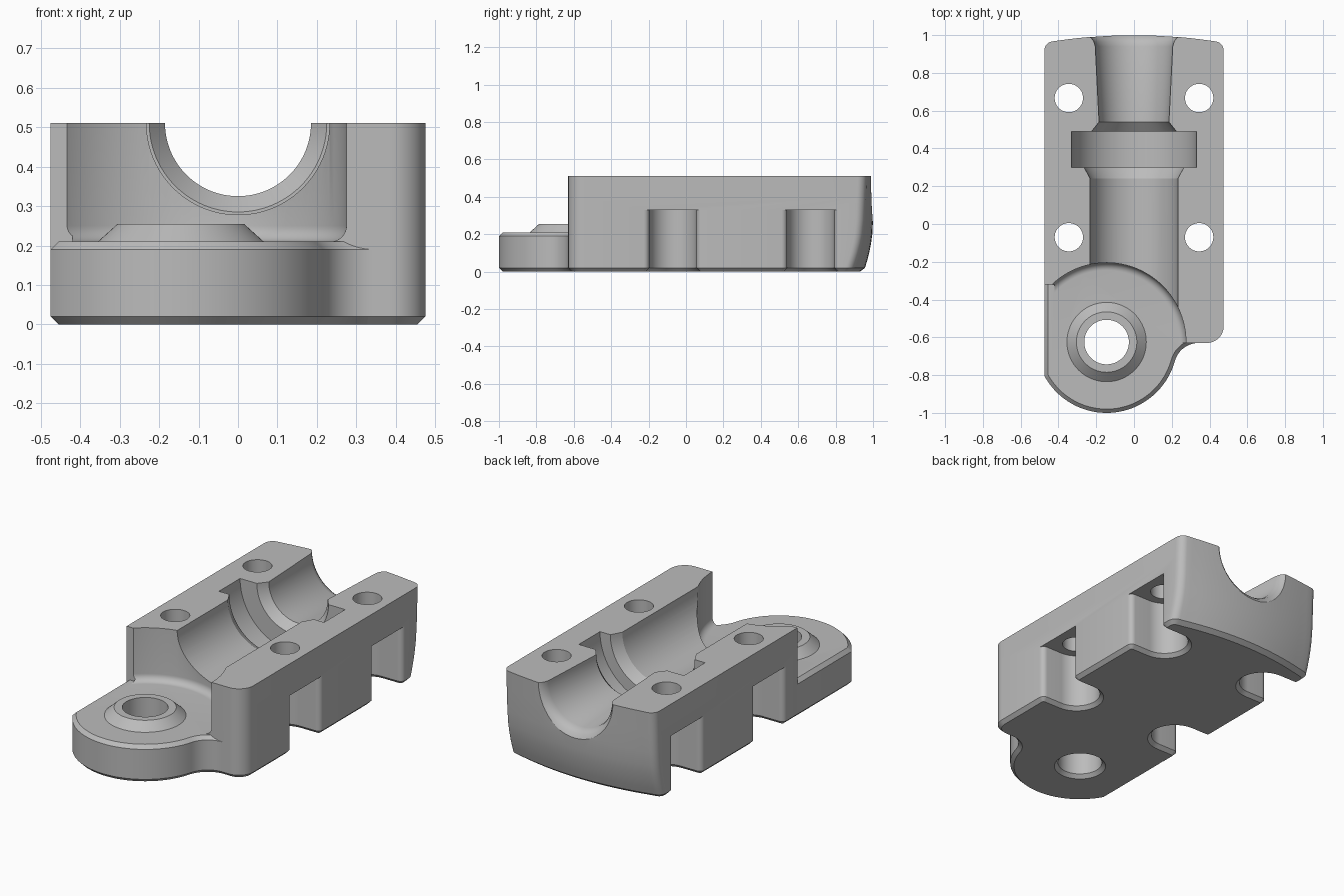
import bpy, bmesh
from math import sin, cos, pi, radians, atan2
from mathutils import Matrix, Vector

if "Cube" in bpy.data.objects:
    bpy.data.objects.remove(bpy.data.objects["Cube"])

grey = bpy.data.materials.new("plain grey")
grey.use_nodes = True
colour = (0.5, 0.5, 0.5, 1)
grey.diffuse_color = colour
grey.node_tree.nodes["Principled BSDF"].inputs["Base Color"].default_value = colour

HEIGHT, HALF, FRONT = 0.51, 0.475, -0.63
LUG = (-0.145, -0.625)
LUG_R, LUG_TOP, CHAMFER = 0.375, 0.21, 0.02


def arc(cx, cy, r, a0, a1, n=16):
    return [(cx + r * cos(a0 + (a1 - a0) * i / n), cy + r * sin(a0 + (a1 - a0) * i / n))
            for i in range(n + 1)]


def inset(points, d):
    """Move a counter-clockwise outline inwards by d."""
    out = []
    for i, p in enumerate(points):
        p = Vector(p)
        a = (p - Vector(points[i - 1])).normalized()
        b = (Vector(points[(i + 1) % len(points)]) - p).normalized()
        m = Vector((-a.y - b.y, a.x + b.x)) / (1 + a.dot(b))
        out.append(tuple(p + m * d))
    return out


def loft(name, levels, matrix=Matrix()):
    """Skin a rising stack of (counter-clockwise outline, z) levels into a solid."""
    bm = bmesh.new()
    rings = [[bm.verts.new((x, y, z)) for x, y in pts] for pts, z in levels]
    for lo, hi in zip(rings, rings[1:]):
        for i in range(len(lo)):
            j = (i + 1) % len(lo)
            bm.faces.new((lo[i], lo[j], hi[j], hi[i]))
    bm.faces.new(rings[0][::-1])
    bm.faces.new(rings[-1])
    bm.transform(matrix)
    bm.normal_update()
    mesh = bpy.data.meshes.new(name)
    bm.to_mesh(mesh)
    bm.free()
    mesh.materials.append(grey)
    ob = bpy.data.objects.new(name, mesh)
    bpy.context.scene.collection.objects.link(ob)
    return ob


def lathe(name, profile, cx=0, cy=0, matrix=Matrix()):
    return loft(name, [(arc(cx, cy, r, 0, 2 * pi, 96)[:-1], z) for r, z in profile], matrix)


def combine(target, tool, operation):
    """Apply a boolean and throw the tool away."""
    mod = target.modifiers.new("boolean", 'BOOLEAN')
    mod.operation, mod.object = operation, tool
    for solver in ('EXACT', 'MANIFOLD'):
        mod.solver = solver
        bpy.context.view_layer.update()
        graph = bpy.context.evaluated_depsgraph_get()
        mesh = bpy.data.meshes.new_from_object(target.evaluated_get(graph))
        if len(mesh.polygons):
            break
    target.modifiers.clear()
    target.data = mesh
    bpy.data.objects.remove(tool)


# Main block: bowed back that tucks under towards the base
def block_outline(z):
    tuck = 0.05 * max(0, 1 - z / 0.28) ** 2
    bow = 0.18 + 0.12 * (1 - z / HEIGHT)

    def back(x):
        return 1 - tuck - bow * x * x

    r = 0.05
    cx = HALF - r
    right = arc(cx, back(cx) - r, r, 0, pi / 2 - 0.2, 8)
    left = [(-x, y) for x, y in reversed(right)]
    middle = [(0.4 - 0.05 * i, back(0.4 - 0.05 * i)) for i in range(17)]
    corner = arc(HALF - 0.09, FRONT + 0.09, 0.09, -pi / 2, 0, 12)
    step = [(-HALF, -0.32), (-0.42, -0.32), (-0.42, FRONT)]
    return corner + right + middle + left + step


levels = [(inset(block_outline(0), CHAMFER), 0)]
levels += [(block_outline(z), z) for z in (CHAMFER, 0.06, 0.1, 0.15, 0.2, 0.28, 0.4, HEIGHT)]
body = loft("clamp_block", levels)

# Round filleted clearance above the lug
f = 0.04
fillet = [(0.38 + f * sin(a), LUG_TOP + f - f * cos(a))
          for a in [pi / 2 * i / 8 for i in range(9)]]
combine(body, lathe("lug_clearance", [(0.36, 0.15), (0.36, 0.2)] + fillet + [(0.42, 0.7)], *LUG),
        'DIFFERENCE')

# Lug: flat-sided disc blended into the block
blend = 0.13
by = FRONT - blend
bx = LUG[0] + ((LUG_R + blend) ** 2 - (by - LUG[1]) ** 2) ** 0.5
turn = atan2(by - LUG[1], bx - LUG[0])
flat = (LUG_R ** 2 - (HALF + LUG[0]) ** 2) ** 0.5
start = atan2(-flat, -HALF - LUG[0])
outline = arc(*LUG, LUG_R, start, turn, 48)
outline += arc(bx, by, blend, turn + pi, pi / 2, 14)[1:]
outline += [(bx, -0.15), (-0.46, -0.15), (-HALF, -0.33)]
lug = loft("lug", [(inset(outline, CHAMFER), 0), (outline, CHAMFER),
                   (outline, LUG_TOP - CHAMFER), (inset(outline, CHAMFER), LUG_TOP)])
combine(body, lug, 'UNION')
combine(body, lathe("lug_boss", [(0.21, 0.17), (0.21, LUG_TOP), (0.16, 0.255)], *LUG), 'UNION')
combine(body, lathe("lug_hole", [(0.158, -0.02), (0.118, CHAMFER), (0.118, 0.4)], *LUG),
        'DIFFERENCE')

# Stepped half bore with a collar groove, flared at the back
bore = [(0.232, -1.1), (0.232, 0.24), (0.245, 0.265), (0.265, 0.30), (0.33, 0.30), (0.33, 0.49),
        (0.225, 0.49), (0.185, 0.54), (0.205, 0.94), (0.212, 0.965), (0.226, 0.985),
        (0.25, 1.0), (0.25, 1.1)]
along_y = Matrix.Translation((0, 0, HEIGHT)) @ Matrix.Rotation(-pi / 2, 4, 'X')
combine(body, lathe("bore", bore, matrix=along_y), 'DIFFERENCE')

# Four screw holes over side-opening pockets
hole_x, r, lip = 0.345, 0.126, 0.03
for side in (1, -1):
    for y in (-0.07, 0.667):
        pocket = arc(hole_x, y, r, pi / 2, 3 * pi / 2, 32)
        pocket += arc(HALF - lip, y - r - lip, lip, pi / 2, 0, 6)
        pocket += [(0.6, y - r - lip), (0.6, y + r + lip)]
        pocket += arc(HALF - lip, y + r + lip, lip, 0, -pi / 2, 6)
        if side < 0:
            pocket = [(-px, py) for px, py in reversed(pocket)]
        below = 0.001
        combine(body, loft("pocket", [(inset(pocket, -CHAMFER - below), -below),
                                      (pocket, CHAMFER), (pocket, 0.33)]), 'DIFFERENCE')
        combine(body, lathe("screw_hole", [(0.075, 0.25), (0.075, 0.7)], side * hole_x, y),
                'DIFFERENCE')

bpy.ops.object.select_all(action='DESELECT')
body.select_set(True)
bpy.context.view_layer.objects.active = body
bpy.ops.object.shade_smooth_by_angle(angle=radians(25))
